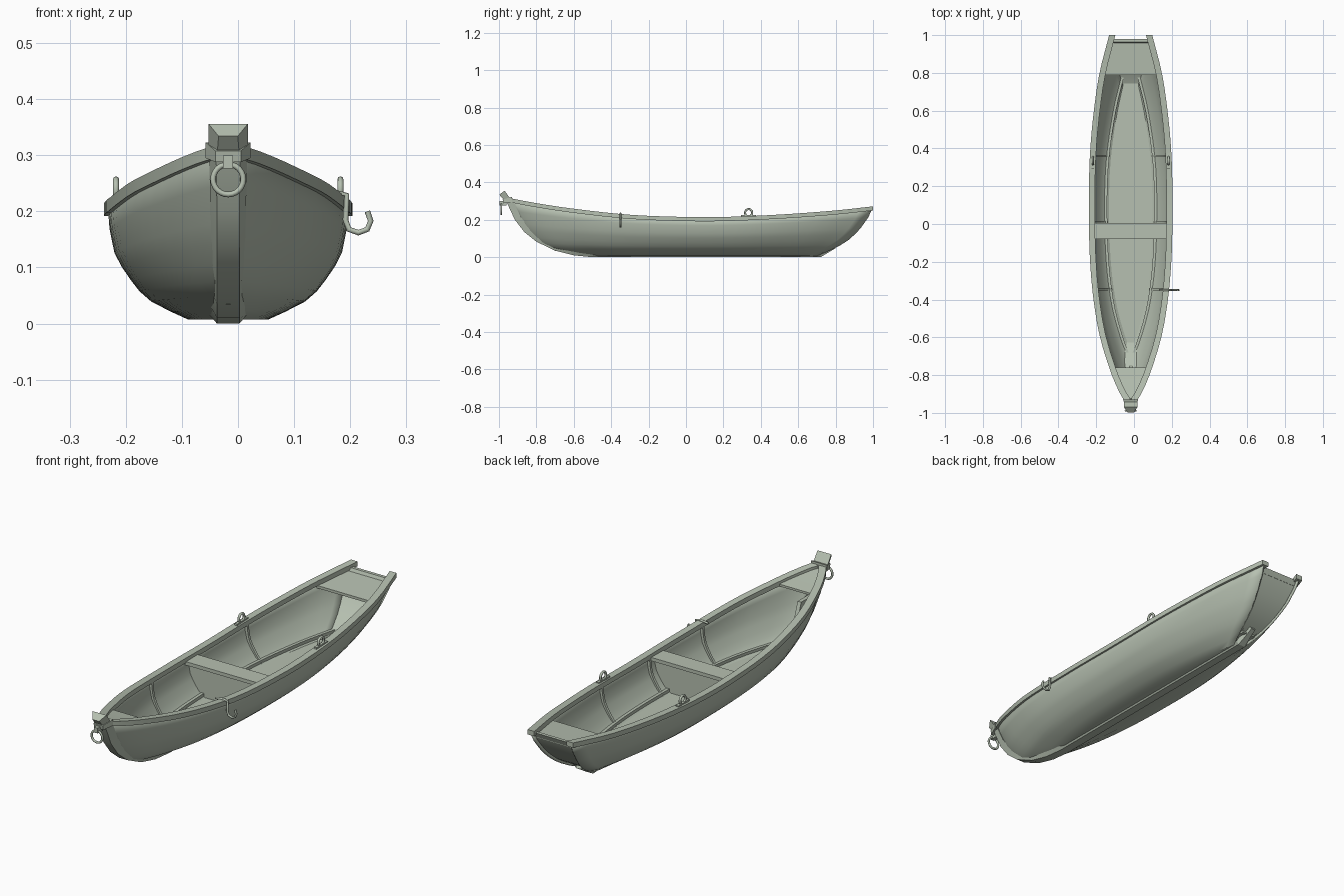
import bpy, bmesh, math
from mathutils import Vector

if "Cube" in bpy.data.objects:
    bpy.data.objects.remove(bpy.data.objects["Cube"])

CX = -0.0175          # boat centreline; the side hook shifts the bounds
BOTTOM = 0.007

mat = bpy.data.materials.new("grey_green_paint")
mat.use_nodes = True
COLOR = (0.47, 0.53, 0.44, 1)
mat.diffuse_color = COLOR
mat.node_tree.nodes["Principled BSDF"].inputs["Base Color"].default_value = COLOR


def curve(points):
    """Smooth function through (t, value) points."""
    n = len(points)

    def slope(k):
        a, b = points[max(k - 1, 0)], points[min(k + 1, n - 1)]
        return (b[1] - a[1]) / (b[0] - a[0])

    def f(t):
        t = min(max(t, points[0][0]), points[-1][0])
        i = next(k for k in range(n - 1) if t <= points[k + 1][0])
        (t0, v0), (t1, v1) = points[i], points[i + 1]
        h = t1 - t0
        x = (t - t0) / h
        return (v0 * (1 + 2 * x) * (1 - x) ** 2 + v1 * x * x * (3 - 2 * x)
                + h * slope(i) * x * (1 - x) ** 2 - h * slope(i + 1) * x * x * (1 - x))
    return f


# Hull lines: deck edge height, plan width, section fullness, end profiles
sheer = curve([(-0.95, 0.317), (-0.8, 0.289), (-0.6, 0.259), (-0.3, 0.227), (0, 0.215),
               (0.2, 0.215), (0.5, 0.228), (0.8, 0.25), (1, 0.272)])
plan = curve([(0, 0.02), (0.025, 0.05), (0.075, 0.093), (0.177, 0.155), (0.28, 0.19), (0.383, 0.208),
              (0.486, 0.214), (0.589, 0.214), (0.69, 0.207), (0.794, 0.188), (0.897, 0.158), (1, 0.107)])
fullness = curve([(0, 0.33), (0.16, 0.64), (0.35, 0.81), (0.59, 0.945), (0.8, 0.985), (1, 1)])
bow = curve([(0, -0.54), (0.16, -0.725), (0.35, -0.812), (0.59, -0.877), (0.8, -0.913), (1, -0.945)])
stern = curve([(0, 0.7), (0.16, 0.79), (0.35, 0.87), (0.59, 0.935), (0.8, 0.975), (1, 1)])


def breadth(u, s):
    taper = 0.25 * (1 - s) * max(0, (u - 0.6) / 0.4) ** 2
    return plan(u) * fullness(s) * (1 - taper)


def half_width(y, z):
    s = min(max((z - BOTTOM) / (sheer(y) - BOTTOM), 0), 1)
    return breadth((y - bow(s)) / (stern(s) - bow(s)), s)


def span(a, b, n):
    return [a + (b - a) * i / n for i in range(n + 1)]


def finish(obj, smooth=None):
    obj.data.materials.append(mat)
    if smooth:
        bpy.ops.object.select_all(action='DESELECT')
        obj.select_set(True)
        bpy.context.view_layer.objects.active = obj
        bpy.ops.object.shade_smooth_by_angle(angle=math.radians(smooth))
    return obj


def mesh(name, verts, faces, smooth=None, recalc=True):
    data = bpy.data.meshes.new(name)
    data.from_pydata([(x + CX, y, z) for x, y, z in verts], [], faces)
    if recalc:
        bm = bmesh.new()
        bm.from_mesh(data)
        bmesh.ops.recalc_face_normals(bm, faces=bm.faces)
        bm.to_mesh(data)
        bm.free()
    obj = bpy.data.objects.new(name, data)
    bpy.context.collection.objects.link(obj)
    return finish(obj, smooth)


def sweep(name, rings, smooth=None):
    """Closed solid joining rings that have equal point counts."""
    n = len(rings[0])
    verts = [p for r in rings for p in r]
    faces = [(i * n + j, i * n + (j + 1) % n, (i + 1) * n + (j + 1) % n, (i + 1) * n + j)
             for i in range(len(rings) - 1) for j in range(n)]
    faces += [tuple(reversed(range(n))), tuple(range(len(verts) - n, len(verts)))]
    return mesh(name, verts, faces, smooth)


def rect(y, x0, x1, z0, z1):
    return [(x0, y, z0), (x1, y, z0), (x1, y, z1), (x0, y, z1)]


def flat(z, w, y0, y1):
    return [(-w, y0, z), (w, y0, z), (w, y1, z), (-w, y1, z)]


def cross_plate(name, ys, top, thick, inset=0.013):
    """Board reaching both sides of the hull; top is a height function."""
    rings = []
    for y in ys:
        w = max(half_width(y, top(y) - thick) - inset, 0.004)
        rings.append(rect(y, -w, w, top(y) - thick, top(y)))
    sweep(name, rings)


def torus(name, loc, rot, major, minor):
    bpy.ops.mesh.primitive_torus_add(location=(loc[0] + CX, loc[1], loc[2]), rotation=rot, major_radius=major,
                                     minor_radius=minor, major_segments=24, minor_segments=8)
    bpy.context.object.name = name
    finish(bpy.context.object, 60)


# Hull shell
levels = [0, 0.07, 0.16, 0.25, 0.35, 0.47, 0.59, 0.8, 1]
section = [(-1, s) for s in reversed(levels)] + [(1, s) for s in levels]
us = [0, 0.012, 0.025, 0.05, 0.075] + span(0.11, 1, 24)
verts = []
for u in us:
    for side, s in section:
        y = bow(s) + (stern(s) - bow(s)) * u
        verts.append((side * breadth(u, s), y, BOTTOM + s * (sheer(y) - 0.004 - BOTTOM)))
n = len(section)
hull = mesh("hull", verts, [(i * n + j, (i + 1) * n + j, (i + 1) * n + j + 1, i * n + j + 1)
                            for i in range(len(us) - 1) for j in range(n - 1)], 35, recalc=False)
solid = hull.modifiers.new("planking", 'SOLIDIFY')
solid.thickness, solid.offset = 0.011, -1

# Raked transom, set slightly inside the stern
rings = []
for s in levels[:-1] + [0.93]:
    y = stern(s) - 0.013
    rings.append(flat(BOTTOM + 0.004 + s * (sheer(y) - BOTTOM), breadth(0.985, s) - 0.004, y - 0.015, y))
sweep("transom", rings, 35)

# Paired parts
for side, label in ((1, "left"), (-1, "right")):
    # Gunwale rail
    rings = []
    for u in us:
        a, b = max(u - 0.004, 0), min(u + 0.004, 1)
        slope = (plan(b) - plan(a)) / ((b - a) * 1.945)
        outer, y = plan(u) + 0.007, -0.945 + 1.945 * u
        inner = max(outer - 0.032 * min(math.hypot(1, slope), 1.5), 0)
        rings.append(rect(y, side * inner, side * outer, sheer(y) - 0.022, sheer(y)))
    sweep(label + "_gunwale", rings, 35)

    # Floor stringer
    rings = []
    for y in span(-0.7, 0.775, 24):
        w = max(half_width(y, 0.048) - 0.009, 0.016)
        rings.append(rect(y, side * (w - 0.014), side * w, 0.046, 0.06))
    sweep(label + "_floor_stringer", rings, 35)

    # Ribs
    for k, y in enumerate((-0.345, 0.01, 0.36)):
        rings = []
        for z in span(0.045, sheer(y) - 0.02, 7):
            w = half_width(y, z) - 0.009
            rings.append(rect(z, side * (w - 0.014), side * w, y - 0.006, y + 0.006))
        sweep(f"{label}_rib_{k + 1}", [[(x, b, z) for x, z, b in ring] for ring in rings])

    # Oarlock
    x = side * 0.2
    torus(label + "_oarlock", (x, 0.335, 0.238), (0, math.pi / 2, 0), 0.019, 0.0055)
    sweep(label + "_oarlock_base", [rect(y, x - 0.007, x + 0.007, 0.212, 0.226) for y in (0.295, 0.375)])

# Floor, seats and decks
cross_plate("floor", span(-0.7, 0.77, 24), lambda y: 0.042, 0.008)
cross_plate("centre_thwart", (-0.08, 0.005), lambda y: 0.2, 0.016, 0.008)
cross_plate("stern_seat", span(0.79, 0.968, 4), lambda y: 0.228 + (y - 0.79) * 0.08, 0.012, 0.008)
cross_plate("bow_deck", span(-0.94, -0.76, 6), lambda y: sheer(y) - 0.012, 0.01, 0.006)
sweep("thwart_bulkhead", [flat(z, half_width(-0.04, z) - 0.009, -0.045, -0.033) for z in span(0.04, 0.19, 6)])

# Stem and keel in one timber: (y, z, face half width, depth)
timber = [(-0.965, 0.305, 0.022, 0.035), (-0.95, 0.275, 0.021, 0.035), (-0.915, 0.2, 0.02, 0.035),
          (-0.865, 0.135, 0.02, 0.035), (-0.8, 0.083, 0.02, 0.033), (-0.7, 0.035, 0.02, 0.03),
          (-0.6, 0.01, 0.02, 0.022), (-0.5, 0, 0.02, 0.014), (0.72, 0, 0.018, 0.016),
          (0.75, 0.018, 0.014, 0.02), (0.8, 0.048, 0.01, 0.018)]
rings = []
for i, (y, z, w, depth) in enumerate(timber):
    a, b = timber[max(i - 1, 0)], timber[min(i + 1, len(timber) - 1)]
    t = Vector((b[0] - a[0], b[1] - a[1])).normalized()
    yi, zi = y - t.y * depth, z + t.x * depth
    rings.append([(-w, y, z), (w, y, z), (w * 1.6, yi, zi), (-w * 1.6, yi, zi)])
sweep("stem_and_keel", rings, 25)
sweep("bow_knee", [flat(0.07, 0.009, -0.76, -0.735), flat(0.13, 0.009, -0.83, -0.765),
                   flat(0.2, 0.009, -0.88, -0.79)])


# Stem head and collar; each end is front y, z, half width, then back y, z, half width
def tapered(name, *ends):
    sweep(name, [[(-f, y0, z0), (f, y0, z0), (b, y1, z1), (-b, y1, z1)] for y0, z0, f, y1, z1, b in ends])


tapered("stem_head", (-0.968, 0.3, 0.02, -0.93, 0.3, 0.035), (-0.998, 0.334, 0.017, -0.97, 0.356, 0.035))
tapered("stem_collar", (-0.976, 0.288, 0.023, -0.93, 0.295, 0.04), (-0.98, 0.308, 0.023, -0.93, 0.323, 0.04))

# Mooring ring
sweep("ring_strap", [rect(y, -0.009, 0.009, 0.276, 0.3) for y in (-0.996, -0.96)])
torus("mooring_ring", (0, -0.988, 0.257), (math.pi / 2, 0, 0), 0.027, 0.005)

# Side hook hung over the left rail
path = [(0.15, 0.229), (0.19, 0.234), (0.211, 0.23), (0.209, 0.185), (0.215, 0.168),
        (0.232, 0.162), (0.248, 0.168), (0.254, 0.183), (0.248, 0.2)]
rings = []
for i, (x, z) in enumerate(path):
    a, b = path[max(i - 1, 0)], path[min(i + 1, len(path) - 1)]
    across = Vector((a[1] - b[1], 0, b[0] - a[0])).normalized() * 0.005
    rings.append([Vector((x, -0.35, z)) + across * math.cos(t) + Vector((0, 0.005, 0)) * math.sin(t)
                  for t in span(0, math.tau * 7 / 8, 7)])
sweep("side_hook", rings, 60)
